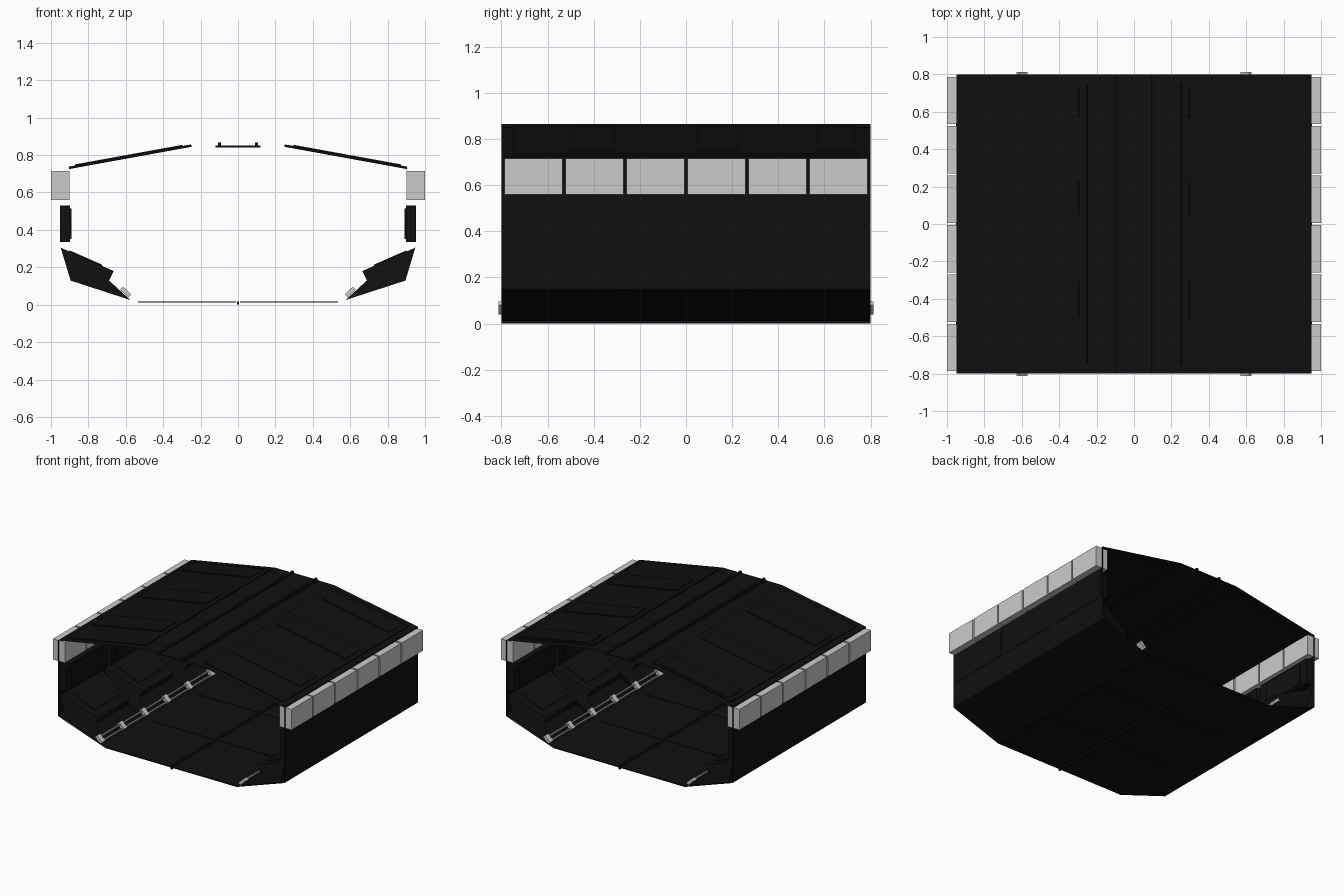
import bpy, bmesh
from mathutils import Vector, Matrix
from math import atan2

if "Cube" in bpy.data.objects:
    bpy.data.objects.remove(bpy.data.objects["Cube"])

dark = bpy.data.materials.new("dark_metal")
dark.diffuse_color = (0.005, 0.005, 0.005, 1)
dark.use_nodes = True
dark.node_tree.nodes["Principled BSDF"].inputs["Base Color"].default_value = dark.diffuse_color


def make(name, bm, mat=dark):
    me = bpy.data.meshes.new(name)
    bm.to_mesh(me)
    bm.free()
    ob = bpy.data.objects.new(name, me)
    bpy.context.collection.objects.link(ob)
    if mat:
        me.materials.append(mat)
    return ob


def add_box(bm, lo, hi, rot=0, pivot=(0, 0, 0)):
    lo, hi = Vector(lo), Vector(hi)
    size = hi - lo
    m = (Matrix.Translation(pivot) @ Matrix.Rotation(rot, 4, 'Y')
         @ Matrix.Translation((lo + hi) / 2) @ Matrix.Diagonal((*size, 1)))
    bmesh.ops.create_cube(bm, size=1, matrix=m)


def mirrored(ob):
    # both sides of the corridor
    mod = ob.modifiers.new("mirror", 'MIRROR')
    mod.use_axis[0] = True
    return ob


def strip(name, pts, y=0.8):
    # open profile swept along the corridor
    bm = bmesh.new()
    a = [bm.verts.new((x, -y, z)) for x, z in pts]
    b = [bm.verts.new((x, y, z)) for x, z in pts]
    for i in range(len(pts) - 1):
        bm.faces.new((a[i], a[i + 1], b[i + 1], b[i]))
    return make(name, bm)


# Thin skins: floor, lower slopes, walls and roof
strip("floor", [(-0.55, 0.013), (0.55, 0.013)])
mirrored(strip("wall_skin", [(0.55, 0.013), (0.95, 0.15), (0.95, 0.722)]))
mirrored(strip("roof_skin", [(0.95, 0.722), (0.25, 0.85), (0.19, 0.85), (0, 0.85)]))

# Floor tiles and centre seam
bm = bmesh.new()
for y in (-0.533, 0, 0.533):
    add_box(bm, (0.012, y - 0.26, 0.011), (0.535, y + 0.26, 0.017))
mirrored(make("floor_tiles", bm))
bm = bmesh.new()
add_box(bm, (-0.006, -0.8, 0), (0.006, 0.8, 0.016))
make("floor_seam", bm)

# Sloping roof panels with shallow raised plates
slope = atan2(0.12, 0.66)
pivot = (0.25, 0, 0.853)
bm = bmesh.new()
add_box(bm, (0, -0.75, -0.009), (0.665, 0.75, 0.004), slope, pivot)
for y0, y1 in ((0.57, 0.73), (0.05, 0.23), (-0.5, -0.31)):
    add_box(bm, (0.045, y0, -0.004), (0.63, y1, 0.01), slope, pivot)
mirrored(make("roof_panel", bm))

# Flat ceiling strip and the two roof rails
bm = bmesh.new()
add_box(bm, (-0.12, -0.8, 0.841), (0.12, 0.8, 0.852))
make("ceiling_strip", bm)
bm = bmesh.new()
add_box(bm, (0.09, -0.8, 0.848), (0.108, 0.8, 0.866))
mirrored(make("roof_rail", bm))

# Six light boxes on each side
bm = bmesh.new()
for i in range(6):
    y = (i - 2.5) * 0.2645
    add_box(bm, (0.9, y - 0.126, 0.56), (1.0, y + 0.126, 0.716))
mirrored(make("light_box", bm, None))

# Wall panels under the lights
bm = bmesh.new()
for i in range(3):
    y = (i - 1) * 0.533
    add_box(bm, (0.897, y - 0.245, 0.335), (0.953, y + 0.245, 0.53))
    add_box(bm, (0.889, y - 0.18, 0.35), (0.9, y + 0.18, 0.515))
mirrored(make("wall_panel", bm))

# Three tapered consoles in each lower corner: x, z, half length
profile = [(0.948, 0.305, 0.25), (0.665, 0.18, 0.185), (0.69, 0.13, 0.19),
           (0.575, 0.025, 0.25), (0.895, 0.129, 0.24)]
bm = bmesh.new()
for i in range(3):
    yc = (i - 1) * 0.533
    ends = [[bm.verts.new((x, yc + s * h, z)) for x, z, h in profile] for s in (-1, 1)]
    n = len(profile)
    for k in range(n):
        bm.faces.new((ends[0][k], ends[0][(k + 1) % n], ends[1][(k + 1) % n], ends[1][k]))
    bm.faces.new(ends[0][::-1])
    bm.faces.new(ends[1])
    # raised lid on the console top
    add_box(bm, (-0.24, yc - 0.15, -0.006), (-0.05, yc + 0.15, 0.006),
            -atan2(0.125, 0.283), (0.948, 0, 0.305))
bmesh.ops.recalc_face_normals(bm, faces=bm.faces)
mirrored(make("corner_console", bm))

# Pale pipes with clamps along the floor edges
bm = bmesh.new()
for x, z in ((0.585, 0.055), (0.61, 0.078)):
    m = Matrix.Translation((x, 0, z)) @ Matrix.Rotation(1.570796, 4, 'X')
    bmesh.ops.create_cone(bm, cap_ends=True, segments=10, radius1=0.007,
                          radius2=0.007, depth=1.6, matrix=m)
for i in range(7):
    y = (i - 3) * 0.264
    add_box(bm, (-0.03, y - 0.02, -0.011), (0.03, y + 0.02, 0.011), -0.75, (0.6, 0, 0.068))
for y in (-0.79, 0.79):
    add_box(bm, (-0.03, y - 0.016, -0.011), (0.03, y + 0.016, 0.011), -0.75, (0.6, 0, 0.068))
mirrored(make("floor_edge_pipe", bm, None))
